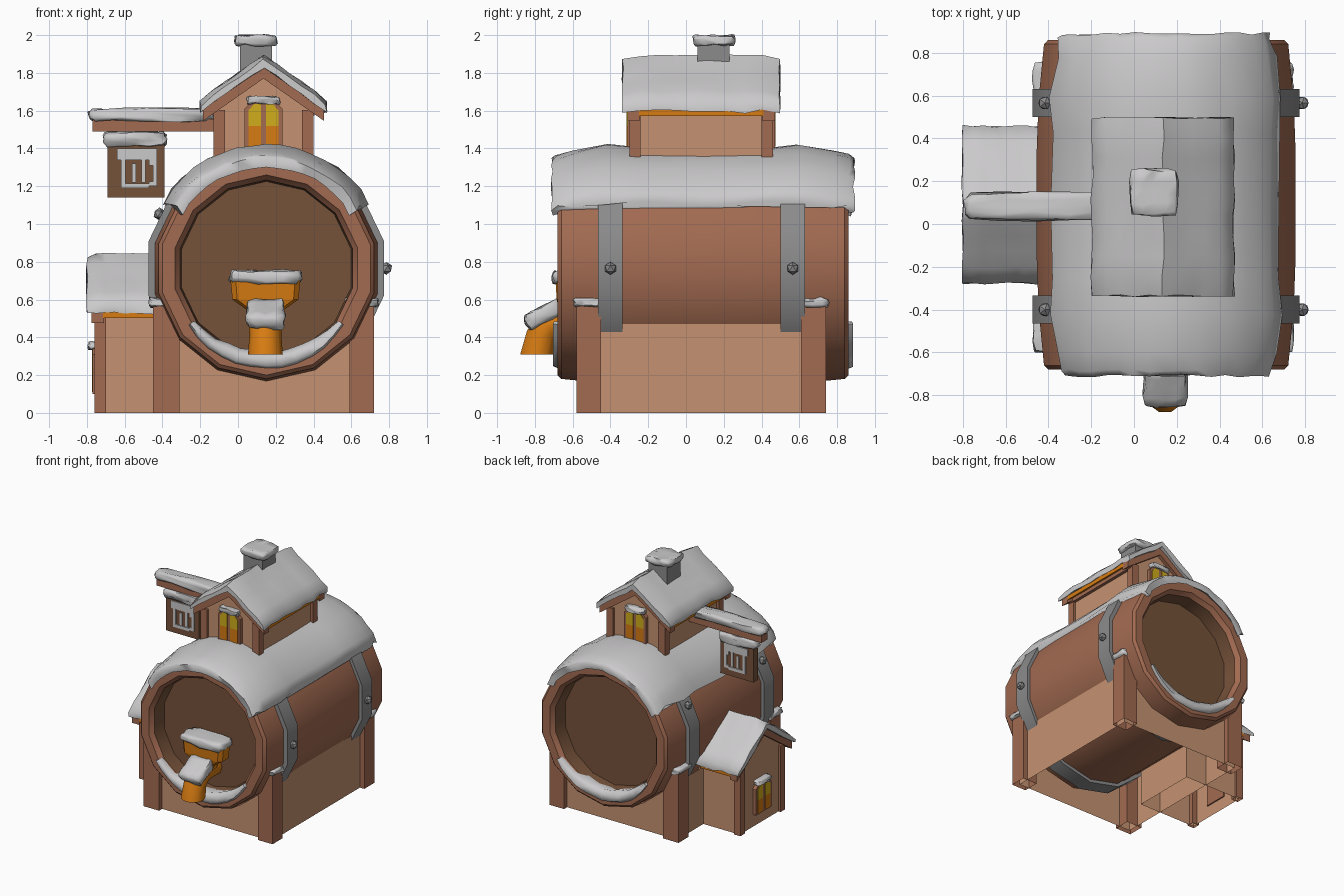
import bpy, bmesh, math, random
from mathutils import Matrix, Vector

if "Cube" in bpy.data.objects:
    bpy.data.objects.remove(bpy.data.objects["Cube"])
random.seed(4)

def material(name, r, g, b):
    m = bpy.data.materials.new(name)
    m.diffuse_color = (r, g, b, 1)
    m.use_nodes = True
    m.node_tree.nodes["Principled BSDF"].inputs["Base Color"].default_value = m.diffuse_color
    return m

WOOD = material("brown wood", .36, .145, .082)
DARK = material("dark wood", .18, .085, .042)
TAN = material("tan plaster", .56, .29, .165)
SNOW = material("snow", .60, .59, .60)
METAL = material("grey metal", .26, .26, .265)
ORANGE = material("orange", .68, .20, .006)
YELLOW = material("yellow glass", .63, .42, .012)
I = Matrix()
jit = lambda a: random.uniform(-a, a)

def finish(name, bm, mat, M=I, smooth=0):
    bmesh.ops.recalc_face_normals(bm, faces=bm.faces)
    bm.transform(M)
    me = bpy.data.meshes.new(name)
    bm.to_mesh(me)
    bm.free()
    me.materials.append(mat)
    if smooth:
        for p in me.polygons:
            p.use_smooth = True
        me.set_sharp_from_angle(angle=math.radians(smooth))
    ob = bpy.data.objects.new(name, me)
    bpy.context.collection.objects.link(ob)
    return ob

def loft(name, secs, mat, M=I, closed=True, caps=True, smooth=0):
    bm = bmesh.new()
    rows = [[bm.verts.new(p) for p in s] for s in secs]
    n = len(rows[0])
    for a, b in zip(rows, rows[1:]):
        for i in range(n if closed else n - 1):
            j = (i + 1) % n
            bm.faces.new((a[i], a[j], b[j], b[i]))
    if caps:
        bm.faces.new(rows[0])
        bm.faces.new(rows[-1])
    return finish(name, bm, mat, M, smooth)

def prism(name, prof, y0, y1, mat, M=I, closed=True):
    return loft(name, [[(x, y, z) for x, z in prof] for y in (y0, y1)], mat, M, closed)

def box(name, lo, hi, mat, M=I, open_bottom=False):
    ring = lambda z: [(lo[0], lo[1], z), (hi[0], lo[1], z), (hi[0], hi[1], z), (lo[0], hi[1], z)]
    ob = loft(name, [ring(lo[2]), ring(hi[2])], mat, M)
    if open_bottom:
        bm = bmesh.new()
        bm.from_mesh(ob.data)
        bmesh.ops.delete(bm, geom=[f for f in bm.faces if f.normal.z < -.9], context='FACES')
        bm.to_mesh(ob.data)
        bm.free()
    return ob

def snow(name, lo, hi, M=I, amount=.008):
    """Rounded, uneven lump of snow filling a box."""
    lo, hi = Vector(lo), Vector(hi)
    c, h = (lo + hi) / 2, (hi - lo) / 2
    bm = bmesh.new()
    bmesh.ops.create_cube(bm, size=2)
    bmesh.ops.subdivide_edges(bm, edges=bm.edges[:], cuts=3, use_grid_fill=True)
    for v in bm.verts:
        edge = sum(abs(k) > .9 for k in v.co)
        f = (1, 1, .93, .86)[edge]
        v.co = c + Vector([v.co[k] * h[k] * f + jit(min(amount, h[k] * .3)) for k in range(3)])
    return finish(name, bm, SNOW, M, 70)

# --- barrel -------------------------------------------------------------
CX, CY, CZ, N = .15, .09, .765, 14

def polar(y, r, a):      # a = angle from the bottom
    return (CX + r * math.sin(a), y, CZ - r * math.cos(a))

def ring(y, r):
    return [polar(y, r, 2 * math.pi * i / N) for i in range(N)]

half = [(.62, .46), (.735, .468), (.755, .485), (.77, .495), (.77, .565), (.75, .585),
        (.49, .611), (.25, .62)]
prof = [(CY - d, r) for d, r in half] + [(CY + d, r) for d, r in reversed(half)]
barrel = loft("barrel", [ring(y, r) for y, r in prof], WOOD, smooth=32)
barrel.data.materials.append(DARK)
for p in barrel.data.polygons:      # recessed ends are dark
    c = p.center
    if math.hypot(c.x - CX, c.z - CZ) < .462 and abs(c.y - CY) < .74:
        p.material_index = 1

# metal hoops with rivets
for y0, y1 in ((-.465, -.335), (.50, .63)):
    loft("hoop", [ring(y0, .60), ring(y0, .64), ring(y1, .64), ring(y1, .60)], METAL, caps=False, smooth=30)
    for a in (90, 243):
        bm = bmesh.new()
        bmesh.ops.create_icosphere(bm, subdivisions=1, radius=.034)
        finish("rivet", bm, METAL, Matrix.Translation(polar((y0 + y1) / 2, .635, math.radians(a))))

# snow blanket over the barrel, swept around its top
loop = [(-.70, .535), (-.708, .585), (-.685, .602), (-.6, .622), (-.42, .655), (-.25, .642), (.09, .638),
        (.43, .642), (.59, .655), (.78, .622), (.865, .602), (.888, .585), (.88, .535),
        (.84, .56), (.58, .60), (.09, .60), (-.4, .60), (-.66, .56)]
secs = []
for i in range(17):
    t = i / 8 - 1
    last = abs(t) > .99
    secs.append([polar(y + jit(.008), (r - .012 if last else r) + jit(.005),
                       math.pi + math.radians(57) * t + (jit(.035) if last else 0)) for y, r in loop])
loft("barrel_snow", secs, SNOW, smooth=70)

# snow crescents lying on the lower lips
for s in (-1, 1):
    secs = []
    for i in range(13):
        t = i / 6 - 1
        k = .35 + .65 * (1 - t * t)
        secs.append([polar(CY + s * d, .49 + dr * k + jit(.006), math.radians(54) * t)
                     for d, dr in ((.66, -.03), (.76, -.05), (.79, -.02), (.795, .025), (.765, .045), (.66, .02))])
    loft("lip_snow", secs, SNOW, smooth=70)

# --- base: open plaster walls that follow the barrel, on four corner posts ---
xs = [-.41 + 1.09 * i / 16 for i in range(17)]
top_z = lambda x: min(.46, CZ - math.sqrt(max(0, .53 ** 2 - (x - CX) ** 2)))
path = [(x, -.54) for x in xs] + [(x, .70) for x in reversed(xs)]
loft("base_walls", [[(x, y, 0) for x, y in path],
                    [(x, y, top_z(x) if 0 < i % 17 < 16 else .47) for i, (x, y) in enumerate(path)]],
     TAN, caps=False)
for x0, x1 in ((-.45, -.31), (.59, .72)):
    for y0, y1 in ((-.58, -.45), (.61, .74)):
        box("base_post", (x0, y0, 0), (x1, y1, .57), WOOD, open_bottom=True)
        snow("post_snow", (x0 - .02, y0 - .02, .56), (x1 + .02, y1 + .02, .61))

# --- gabled houses: the roof-top one and the side annex -----------------
S = .70     # roof slope

def window(M, y, d, z):
    arch = [(-.1, z), (-.1, z + .21), (-.06, z + .25), (.06, z + .25), (.1, z + .21), (.1, z)]
    prism("window_frame", arch, y - d * .01, y + d * .03, WOOD, M)
    for s in (-1, 1):
        lower = [(s * .014, z + .01), (s * .08, z + .01), (s * .08, z + .12), (s * .014, z + .12)]
        upper = [(s * .014, z + .12), (s * .08, z + .12), (s * .08, z + .20), (s * .05, z + .235), (s * .014, z + .235)]
        prism("lower_pane", lower, y + d * .029, y + d * .034, ORANGE, M)
        prism("upper_pane", upper, y + d * .029, y + d * .034, YELLOW, M)
    snow("window_snow", (-.085, y + d * .02 - .03, z + .235), (.085, y + d * .02 + .03, z + .275), M)

def house(name, M, hw, L, zb, zr, rw, R, wz, ends):
    w = hw - .02
    zt = zr - .03 - S * w
    prism(name + "_walls", [(-w, zb), (-w, zt), (0, zr - .03), (w, zt), (w, zb)],
          L[0] + .02, L[1] - .02, TAN, M, closed=False)

    def chevron(r, t):
        e = zr - S * r
        return [(-r, e), (0, zr), (r, e), (r, e - t), (0, zr - t), (-r, e - t)]
    prism(name + "_roof", chevron(rw, .035), R[0] + .06, R[1] - .06, ORANGE, M)
    for d in ends:
        i = (d + 1) // 2
        prism(name + "_bargeboard", chevron(rw, .06), R[i], R[i] - d * .065, WOOD, M)
        window(M, L[i] - d * .02, d, wz)
        for s in (-1, 1):
            xa, xb = sorted((s * hw, s * (hw - .06)))
            ya, yb = sorted((L[i], L[i] - d * .06))
            box(name + "_post", (xa, ya, zb), (xb, yb, zr - .04 - S * hw), WOOD, M, open_bottom=True)
    for s in (-1, 1):
        xa, xb = sorted((s * (hw + .005), s * (hw - .05)))
        zz = zr - .04 - S * hw
        box(name + "_wall_beam", (xa, L[0] + .01, zz - .03), (xb, L[1] - .01, zz), WOOD, M)
    # thick snow over both slopes
    secs = []
    ts = [i / 5 - 1 for i in range(11)]
    for k in range(10):
        y = R[0] - .025 + (R[1] - R[0] + .05) * k / 9
        th = .042 if k in (0, 9) else .062
        q = rw + .012
        up = [(t * q, zr + th - (.012 if abs(t) > .95 else 0) - S * abs(t) * q) for t in ts]
        dn = [(t * q, zr - .002 - S * abs(t) * q + (jit(.012) if abs(t) > .95 else 0)) for t in reversed(ts)]
        secs.append([(x + jit(.006), y + jit(.006), z + jit(.005)) for x, z in up + dn])
    loft(name + "_roof_snow", secs, SNOW, M, smooth=60)

house("house", Matrix.Translation((.135, .08, 0)), .265, (-.38, .38), 1.27, 1.83, .32, (-.39, .39), 1.40, (-1, 1))
house("annex", Matrix.Translation((0, .09, 0)) @ Matrix.Rotation(-math.pi / 2, 4, 'Z'),
      .29, (-.76, -.2), 0, .785, .355, (-.775, -.38), .10, (-1,))

# chimney
box("chimney", (.01, .06, 1.7), (.18, .23, 1.97), METAL)
snow("chimney_snow", (-.015, .04, 1.945), (.205, .255, 2.0))

# --- hanging sign -------------------------------------------------------
box("sign_beam", (-.77, .04, 1.49), (-.11, .12, 1.555), WOOD)
snow("beam_snow", (-.79, .02, 1.545), (-.13, .145, 1.61))
box("sign_board", (-.69, .05, 1.14), (-.39, .11, 1.44), DARK)
snow("sign_snow", (-.71, .03, 1.41), (-.38, .13, 1.485))
for y0, y1 in ((.042, .051), (.109, .118)):
    # simple tankard relief
    for x0, x1, z0, z1 in ((-.62, -.595, 1.20, 1.36), (-.56, -.54, 1.22, 1.32), (-.51, -.49, 1.22, 1.36),
                           (-.62, -.47, 1.19, 1.215), (-.64, -.43, 1.34, 1.40), (-.47, -.43, 1.31, 1.34),
                           (-.45, -.43, 1.22, 1.31), (-.47, -.43, 1.20, 1.225)):
        box("tankard_relief", (x0, y0, z0), (x1, y1, z1), SNOW)

# --- tap ----------------------------------------------------------------
secs = []
for y, z, r, tilt in ((-.50, .48, .08, 0), (-.67, .48, .08, 0), (-.735, .46, .088, 45),
                      (-.765, .41, .085, 75), (-.79, .31, .092, 90)):
    a = math.radians(tilt)
    secs.append([(.145 + r * math.cos(b), y - r * math.sin(b) * math.sin(a), z + r * math.sin(b) * math.cos(a))
                 for b in [2 * math.pi * i / 10 for i in range(10)]])
loft("tap_spout", secs, ORANGE, smooth=40)
secs = []
for z, hx, hy in ((.46, .06, .04), (.54, .09, .05), (.60, .175, .065), (.70, .185, .07)):
    c = hy * .4
    secs.append([(.145 + sx * (hx - ex), -.62 + sy * (hy - ey), z) for sx, sy, ex, ey in
                 ((-1, -1, c, 0), (1, -1, c, 0), (1, -1, 0, c), (1, 1, 0, c),
                  (1, 1, c, 0), (-1, 1, c, 0), (-1, 1, 0, c), (-1, -1, 0, c))])
loft("tap_handle", secs, ORANGE)
snow("handle_snow", (-.045, -.705, .685), (.335, -.535, .755))
snow("spout_snow", (-.1, -.12, -.04), (.1, .1, .045),
     Matrix.Translation((.145, -.74, .525)) @ Matrix.Rotation(math.radians(28), 4, 'X'))
